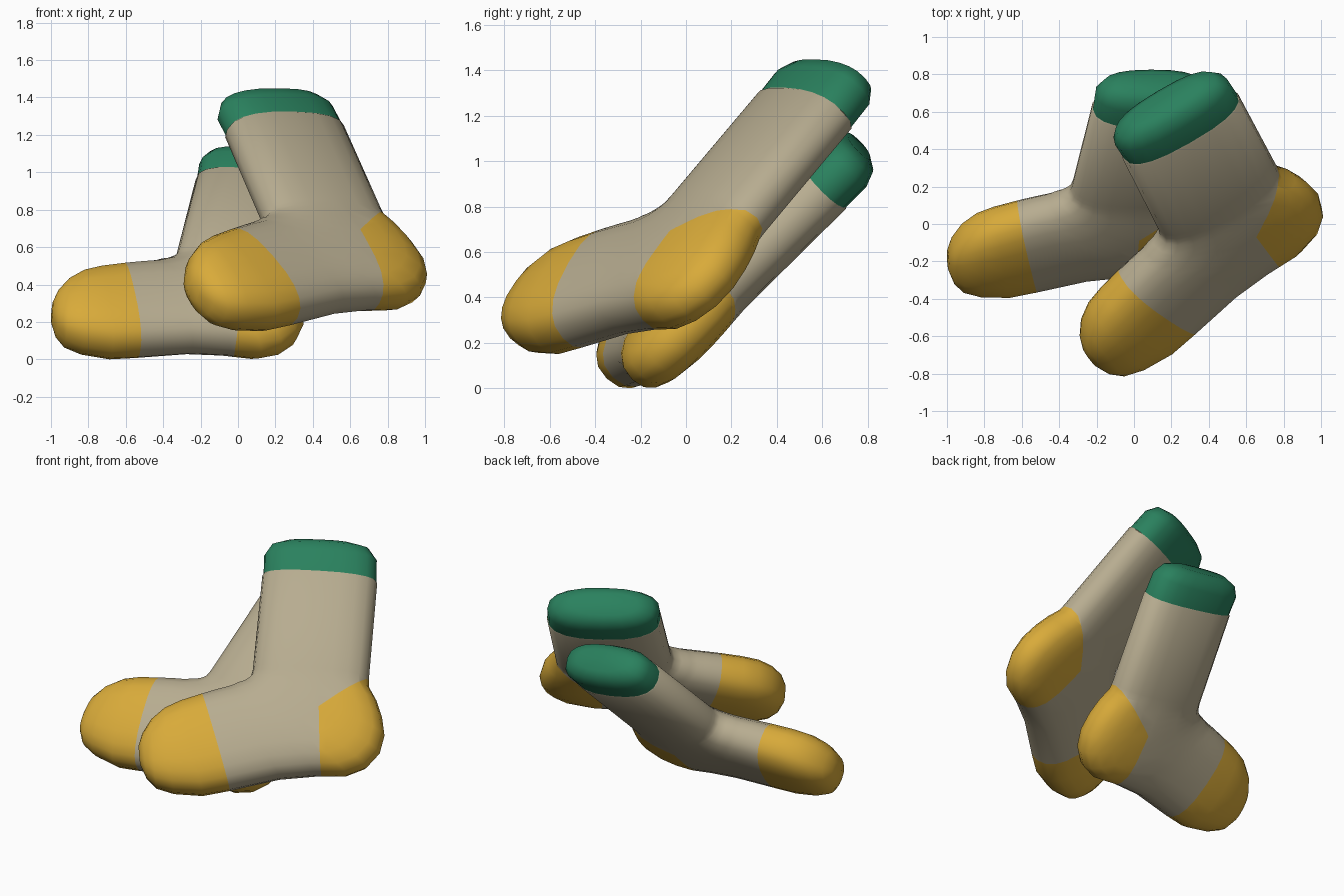
import bpy, bmesh, math
from mathutils import Vector

if "Cube" in bpy.data.objects:
    bpy.data.objects.remove(bpy.data.objects["Cube"])


def material(name, col):
    m = bpy.data.materials.new(name)
    m.diffuse_color = (*col, 1)
    m.use_nodes = True
    m.node_tree.nodes["Principled BSDF"].inputs["Base Color"].default_value = m.diffuse_color
    return m


BEIGE = material("beige_knit", (0.475, 0.415, 0.28))
YELLOW = material("mustard_knit", (0.69, 0.405, 0.042))
GREEN = material("green_knit", (0.023, 0.22, 0.112))

SEG = 20
UNIT = 163.0   # profile drawing units per model unit

# rings across the sock: front x, front y, back x, back y, half thickness
BODY = [
    (268, 574, 367, 583, .130), (262, 578, 373, 589, .150),
    (251, 673, 363, 687, .150), (250, 677, 363, 695, .150),
    (249, 680, 370, 709, .152), (247, 682, 375, 726, .156),
    (244, 684, 377, 745, .160), (240, 686, 372, 763, .162),
    (235, 687, 359, 777, .162), (231, 689, 340, 784, .162),
    (225, 691, 310, 783, .160), (217, 693, 275, 785, .160),
    (203, 697, 225, 795, .165), (180, 704, 200, 799, .168),
    (165, 711, 172, 796, .162), (152, 722, 155, 790, .140),
    (143, 736, 146, 780, .105), (139, 748, 140, 766, .050),
]
CUFF = [
    (285, 544, 350, 549, .070), (271, 548, 366, 555, .120),
    (264, 558, 373, 566, .145), (263, 584, 372, 594, .145),
]


def pq(x, y):
    return Vector(((x - 260) / UNIT, (800 - y) / UNIT, 0))


def loft(rings):
    """Skin rounded-oval rings; local x, y lie in the sock's plane, z is its thickness."""
    bm = bmesh.new()
    loops = []
    for fx, fy, bx, by, t in rings:
        a, b = pq(fx, fy), pq(bx, by)
        mid, half = (a + b) / 2, (b - a) / 2
        loop = []
        for i in range(SEG):
            ang = 2 * math.pi * i / SEG
            c, s = math.cos(ang), math.sin(ang)
            c = math.copysign(abs(c) ** 0.8, c)
            s = math.copysign(abs(s) ** 0.8, s)
            loop.append(bm.verts.new(mid + half * c + Vector((0, 0, t * s))))
        loops.append(loop)
    for l0, l1 in zip(loops, loops[1:]):
        for i in range(SEG):
            j = (i + 1) % SEG
            bm.faces.new((l0[i], l0[j], l1[j], l1[i]))
    bm.faces.new(loops[0])
    bm.faces.new(loops[-1])
    bmesh.ops.recalc_face_normals(bm, faces=bm.faces)
    return bm


def side(p, line):
    """Positive on the right of a line drawn in the sock's plane."""
    a, b = pq(*line[0]), pq(*line[1])
    d = b - a
    return (p - a).dot(Vector((d.y, -d.x, 0)))


def cut(bm, line, faces):
    a, b = pq(*line[0]), pq(*line[1])
    d = b - a
    geom = set(faces)
    for f in faces:
        geom.update(f.edges)
        geom.update(f.verts)
    bmesh.ops.bisect_plane(bm, geom=list(geom), dist=1e-5, plane_co=a,
                           plane_no=Vector((d.y, -d.x, 0)))


TOE = ((227, 798), (201, 696))         # foot / toe seam, upwards
HEEL_FRONT = ((315, 790), (315, 600))  # front seam of the heel, upwards
HEEL_TOP = ((315, 721), (363, 688))    # slanted top seam of the heel


def body_mesh():
    bm = loft(BODY)
    cut(bm, TOE, list(bm.faces))
    cut(bm, HEEL_FRONT, [f for f in bm.faces if f.calc_center_median().y < 0.9])
    cut(bm, HEEL_TOP, [f for f in bm.faces
                       if side(f.calc_center_median(), HEEL_FRONT) > 0])
    for f in bm.faces:
        c = f.calc_center_median()
        toe = side(c, TOE) < 0 and c.y < 0.8
        heel = side(c, HEEL_FRONT) > 0 and side(c, HEEL_TOP) > 0
        f.material_index = 1 if toe or heel else 0
    return bm


def finish(bm, name, mats):
    me = bpy.data.meshes.new(name)
    bm.to_mesh(me)
    bm.free()
    ob = bpy.data.objects.new(name, me)
    bpy.context.collection.objects.link(ob)
    for m in mats:
        me.materials.append(m)
    bpy.ops.object.select_all(action='DESELECT')
    ob.select_set(True)
    bpy.context.view_layer.objects.active = ob
    bpy.ops.object.shade_smooth_by_angle(angle=math.radians(50))


def sock(name, p, q, size, place):
    """Lean a sock along plane axes p, q, then place it by its bounding box."""
    p = Vector(p).normalized()
    q = Vector(q).normalized()
    n = p.cross(q).normalized()
    body, cuff = body_mesh(), loft(CUFF)
    verts = list(body.verts) + list(cuff.verts)
    for v in verts:
        v.co = p * v.co.x * size[0] + q * v.co.y * size[1] + n * v.co.z * size[2]
    lo = Vector([min(v.co[k] for v in verts) for k in range(3)])
    hi = Vector([max(v.co[k] for v in verts) for k in range(3)])
    off = place(lo, hi)
    for v in verts:
        v.co += off
    finish(body, name + "_body", [BEIGE, YELLOW])
    finish(cuff, name + "_cuff", [GREEN])


# front sock, leaning on the back one
sock("front_sock", (0.83, 0.552, 0.046), (-0.41, 0.552, 0.724), (1.035, 1.035, 1.0),
     lambda lo, hi: Vector((0.36, 0.0, 0.80)) - (lo + hi) / 2)
# back sock, resting on the ground
sock("back_sock", (0.99, 0.06, -0.085), (0.07, 0.70, 0.706), (0.925, 0.985, 0.98),
     lambda lo, hi: Vector((-1.0 - lo.x, 0.215 - (lo.y + hi.y) / 2, -lo.z)))
